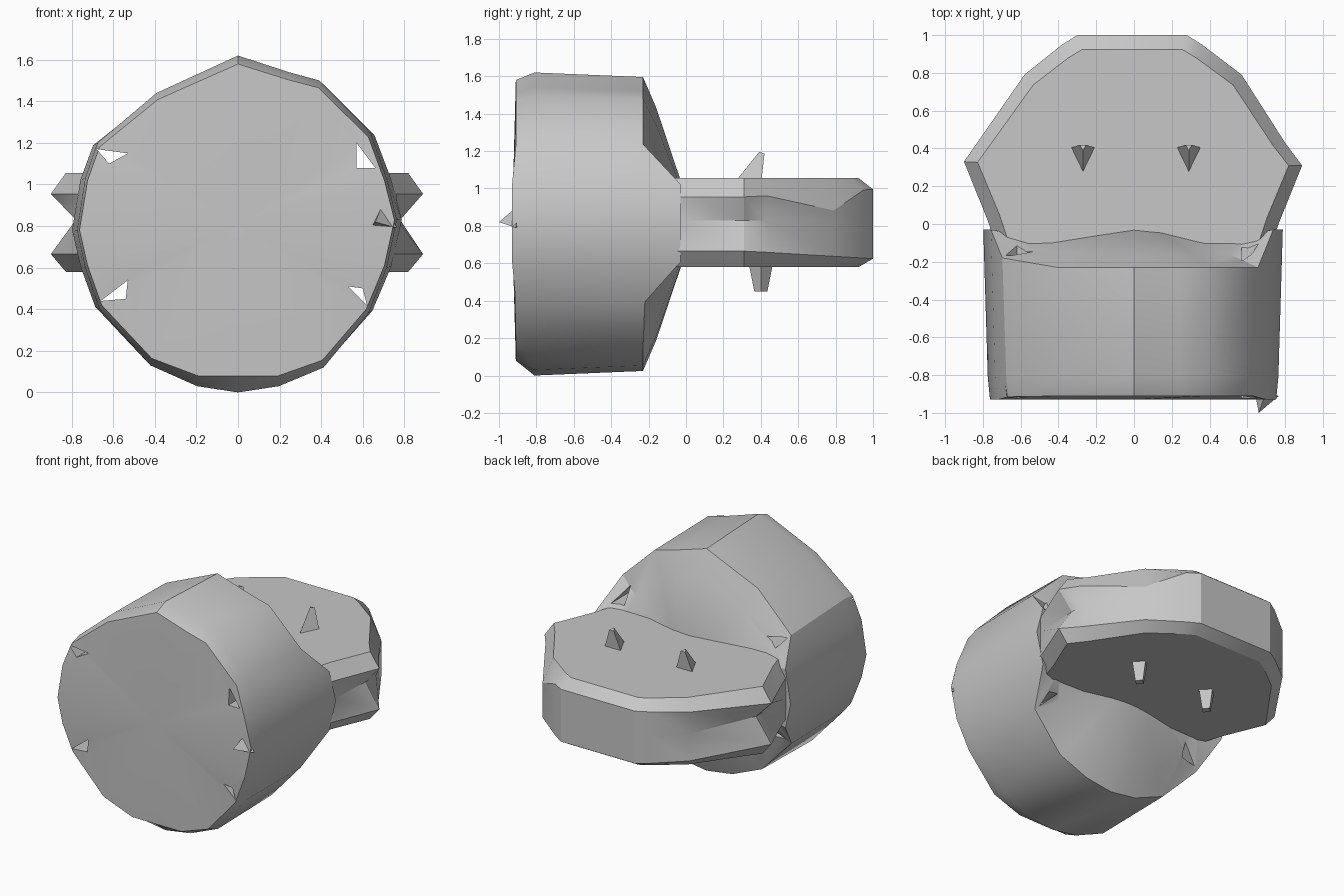
import bpy, bmesh, math
from mathutils import Vector

if "Cube" in bpy.data.objects:
    bpy.data.objects.remove(bpy.data.objects["Cube"], do_unlink=True)

grey = bpy.data.materials.new("plain grey")
grey.use_nodes = True
grey.diffuse_color = (0.57, 0.57, 0.57, 1)
grey.node_tree.nodes["Principled BSDF"].inputs["Base Color"].default_value = grey.diffuse_color


def finish(name, bm, smooth=True):
    bmesh.ops.recalc_face_normals(bm, faces=bm.faces)
    mesh = bpy.data.meshes.new(name)
    bm.to_mesh(mesh)
    bm.free()
    mesh.materials.append(grey)
    obj = bpy.data.objects.new(name, mesh)
    bpy.context.collection.objects.link(obj)
    if smooth:
        bpy.ops.object.select_all(action='DESELECT')
        obj.select_set(True)
        bpy.context.view_layer.objects.active = obj
        bpy.ops.object.shade_smooth_by_angle(angle=math.radians(30))
    return obj


def loft(name, rings, start=None, end=None, smooth=True):
    """Skin a stack of rings; each end is a flat cap or a fan to a point."""
    bm = bmesh.new()
    loops = [[bm.verts.new(p) for p in ring] for ring in rings]
    n = len(loops[0])
    for a, b in zip(loops, loops[1:]):
        for i in range(n):
            j = (i + 1) % n
            bm.faces.new((a[i], a[j], b[j], b[i]))
    for loop, tip in ((loops[0], start), (loops[-1], end)):
        if tip is None:
            bm.faces.new(loop)
        else:
            v = bm.verts.new(tip)
            for i in range(n):
                bm.faces.new((loop[i], loop[(i + 1) % n], v))
    return finish(name, bm, smooth)


# Drum: faceted round lofted front to back, its sides reaching back along the plate
MID = 0.81
outline = [(0, 1.62), (0.25, 1.54), (0.4, 1.5), (0.65, 1.25), (0.73, 1.03), (0.78, 0.83),
           (0.73, 0.6), (0.64, 0.38), (0.42, 0.12), (0.2, 0.03), (0, 0), (-0.2, 0.03),
           (-0.43, 0.13), (-0.68, 0.4), (-0.75, 0.6), (-0.79, 0.78), (-0.75, 1.03),
           (-0.69, 1.2), (-0.4, 1.44)]


def drum_ring(y, sx, sz, reach=0.0, floor=0.0):
    return [(x * sx, y + reach * max(0, min(1, 2.2 - abs(z - MID) / 0.2)),
             max(floor, MID + (z - MID) * sz)) for x, z in outline]


drum = loft("drum", [drum_ring(-0.91, 0.965, 0.95, -0.02, 0.08), drum_ring(-0.81, 0.98, 1.0),
                     drum_ring(-0.23, 1.01, 0.97, 0.2), drum_ring(-0.16, 0.78, 0.77, 0.1)],
            start=(0, -0.93, MID), end=(0, 0.05, MID))

# Four small slots running right through the drum
slots = {
    "upper_right": [(-0.68, 1.17), (-0.53, 1.15), (-0.62, 1.1)],
    "lower_right": [(-0.66, 0.44), (-0.53, 0.54), (-0.54, 0.45)],
    "upper_left": [(0.57, 1.2), (0.66, 1.08), (0.57, 1.08)],
    "lower_left": [(0.53, 0.51), (0.6, 0.5), (0.62, 0.42)],
}
for side, tri in slots.items():
    cutter = loft("slot_cutter_" + side, [[(x, y, z) for x, z in tri] for y in (-1.1, 0.3)],
                  smooth=False)
    cutter.hide_render = True
    cutter.hide_viewport = True
    cut = drum.modifiers.new("slot_" + side, 'BOOLEAN')
    cut.operation = 'DIFFERENCE'
    cut.solver = 'EXACT'
    cut.object = cutter

# Plate: flat lug behind the drum, bevelled rim and a groove along both sides
plan = [(-0.67, -0.3), (-0.775, 0.02), (-0.9, 0.33), (-0.58, 0.79), (-0.38, 0.95), (-0.3, 1),
        (0.28, 1), (0.36, 0.95), (0.57, 0.79), (0.8, 0.43), (0.89, 0.31), (0.765, 0), (0.67, -0.3)]


def plate_cap(z):
    return [(x * 0.92, 0.3 + (y - 0.3) * 0.89, z) for x, y in plan]


def plate_rim(sign):
    return [(x, y, MID + sign * (0.145 + 0.06 * max(0, y - 0.33))) for x, y in plan]


# The upper rim dips at the rear left corner
upper_rim = [(x, y, z - 0.1 if x > 0.5 and y > 0.7 else z) for x, y, z in plate_rim(1)]
groove = [(max(-0.78, min(0.78, x)), y, 0.83) for x, y in plan]
loft("rear_plate", [plate_cap(0.58), plate_rim(-1), groove, upper_rim, plate_cap(1.055)])


# Small pyramids: stubs on the plate and a chip on the drum's front edge
def spike(name, base, tip, r1, r2, sides):
    base, tip = Vector(base), Vector(tip)
    axis = tip - base
    bm = bmesh.new()
    bmesh.ops.create_cone(bm, cap_ends=True, segments=sides, radius1=r1, radius2=r2,
                          depth=axis.length)
    rot = axis.to_track_quat('Z', 'Y')
    for v in bm.verts:
        v.co = rot @ v.co + (base + tip) / 2
    finish(name, bm, False)


for side, x in (("right", -0.27), ("left", 0.29)):
    spike("top_stub_" + side, (x, 0.36, 1.03), (x, 0.41, 1.19), 0.085, 0.02, 3)
    spike("bottom_stub_" + side, (x, 0.4, 0.6), (x, 0.4, 0.45), 0.065, 0.035, 4)
spike("front_chip", (0.7, -0.89, 0.83), (0.66, -1.0, 0.82), 0.08, 0.0, 3)
